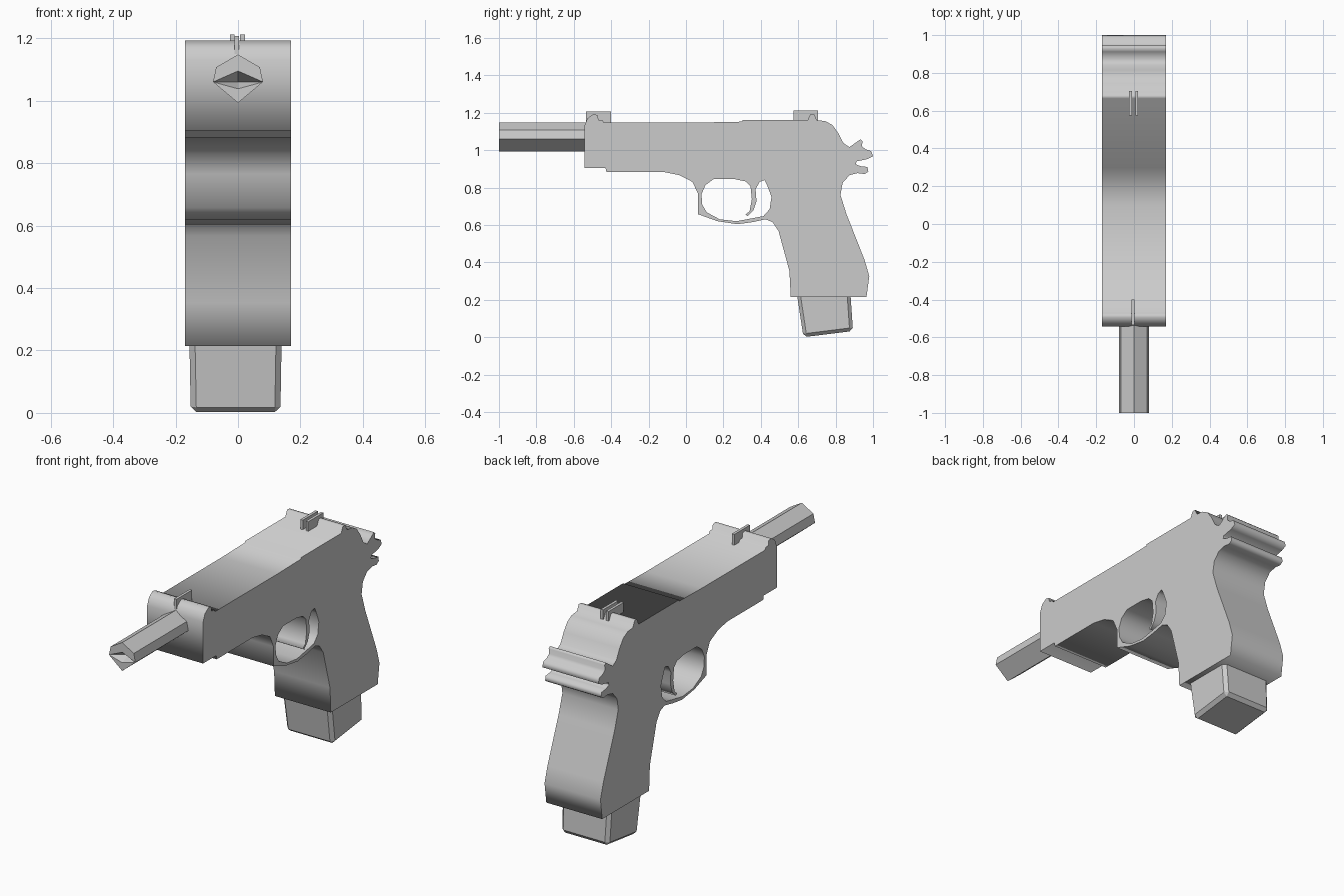
import bpy, bmesh
from math import radians

if "Cube" in bpy.data.objects:
    bpy.data.objects.remove(bpy.data.objects["Cube"])


def extruded_profile(name, outlines, half_width):
    """Fill closed (y, z) outlines and extrude them along x."""
    curve = bpy.data.curves.new(name, 'CURVE')
    curve.dimensions = '2D'
    curve.fill_mode = 'BOTH'
    curve.extrude = half_width
    for pts in outlines:
        spline = curve.splines.new('POLY')
        spline.points.add(len(pts) - 1)
        for p, (y, z) in zip(spline.points, pts):
            p.co = (y, z, 0, 1)
        spline.use_cyclic_u = True
    obj = bpy.data.objects.new(name, curve)
    bpy.context.collection.objects.link(obj)
    obj.rotation_euler = (radians(90), 0, radians(90))
    bpy.ops.object.select_all(action='DESELECT')
    bpy.context.view_layer.objects.active = obj
    obj.select_set(True)
    bpy.ops.object.convert(target='MESH')
    return bpy.context.object


def mesh_object(name, verts, faces):
    mesh = bpy.data.meshes.new(name)
    mesh.from_pydata(verts, [], faces)
    bm = bmesh.new()
    bm.from_mesh(mesh)
    bmesh.ops.recalc_face_normals(bm, faces=bm.faces)
    bm.to_mesh(mesh)
    bm.free()
    obj = bpy.data.objects.new(name, mesh)
    bpy.context.collection.objects.link(obj)
    return obj


def prism_x(name, quad, x0, x1):
    """Box with a free (y, z) quad as its side."""
    verts = [(x, y, z) for x in (x0, x1) for y, z in quad]
    faces = [(0, 1, 2, 3), (4, 5, 6, 7)] + [(i, (i + 1) % 4, (i + 1) % 4 + 4, i + 4) for i in range(4)]
    return mesh_object(name, verts, faces)


# Body: slide, hammer and grip silhouette
body = [
    (-.543, .904), (-.543, 1.13), (-.527, 1.17), (-.495, 1.192), (-.473, 1.187), (-.468, 1.162),
    (-.446, 1.16), (-.44, 1.148), (.1, 1.148), (.3, 1.152), (.302, 1.16), (.65, 1.16), (.665, 1.192),
    (.685, 1.192), (.70, 1.16), (.745, 1.155), (.783, 1.134), (.815, 1.09), (.842, 1.037),
    (.874, 1.016), (.912, 1.043), (.933, 1.058), (.944, 1.048), (.94, 1.02), (.96, 1.005),
    (.99, .995), (1.0, .968), (.97, .952), (.912, .94), (.907, .925), (.933, .914), (.97, .91),
    (.975, .885), (.955, .872), (.917, .877), (.874, .866), (.837, .824), (.826, .76),
    (.858, .658), (.955, .412), (.98, .326), (.965, .215), (.56, .215), (.553, .353),
    (.495, .567), (.463, .615), (.425, .63), (.356, .615), (.275, .604), (.168, .62),
    (.065, .657), (.065, .765), (.035, .83), (-.035, .866), (-.115, .882), (-.425, .882), (-.43, .904)]
# Guard opening, with the trigger hanging into it
opening = [
    (.083, .765), (.104, .813), (.147, .845), (.26, .845), (.318, .833), (.345, .807),
    (.352, .738), (.34, .674), (.318, .655), (.33, .647), (.361, .68), (.377, .727),
    (.372, .79), (.393, .83), (.42, .84), (.436, .807), (.457, .75), (.447, .684),
    (.414, .647), (.356, .636), (.27, .62), (.18, .63), (.11, .668), (.086, .711)]
extruded_profile("body", [body, opening], .169)

# Barrel: six-sided tube with a shallow diamond recess at the muzzle
hexagon = [(0, 1.148), (.07, 1.107), (.08, 1.06), (0, .993), (-.08, 1.06), (-.07, 1.107)]
verts = [(x, y, z) for y in (-1, -.52) for x, z in hexagon]
verts += [(0, -1, 1.095), (0, -1, 1.038), (0, -.94, 1.06)]
faces = [(i, (i + 1) % 6, (i + 1) % 6 + 6, i + 6) for i in range(6)]
faces += [tuple(range(6, 12)), (0, 1, 2, 12), (0, 12, 4, 5), (2, 3, 13), (3, 4, 13),
          (12, 2, 14), (2, 13, 14), (13, 4, 14), (4, 12, 14)]
mesh_object("barrel", verts, faces)

# Magazine base: tilted block with chamfered edges
magazine = prism_x("magazine", [(.59, .25), (.628, 0), (.893, .033), (.878, .25)], -.156, .14)
for v in magazine.data.vertices:
    if v.co.z < .1:
        v.co.x *= .97
bevel = magazine.modifiers.new("chamfer", 'BEVEL')
bevel.width = .018
bevel.segments = 1

# Sights: one front blade, two rear blades
for name, x0, x1, y0, y1, z0, z1 in [
        ("front_sight", -.012, .003, -.535, -.4, 1.14, 1.207),
        ("rear_sight_left", -.026, -.011, .575, .705, 1.15, 1.212),
        ("rear_sight_right", .007, .022, .575, .705, 1.15, 1.212)]:
    prism_x(name, [(y0, z0), (y1, z0), (y1, z1), (y0, z1)], x0, x1)
